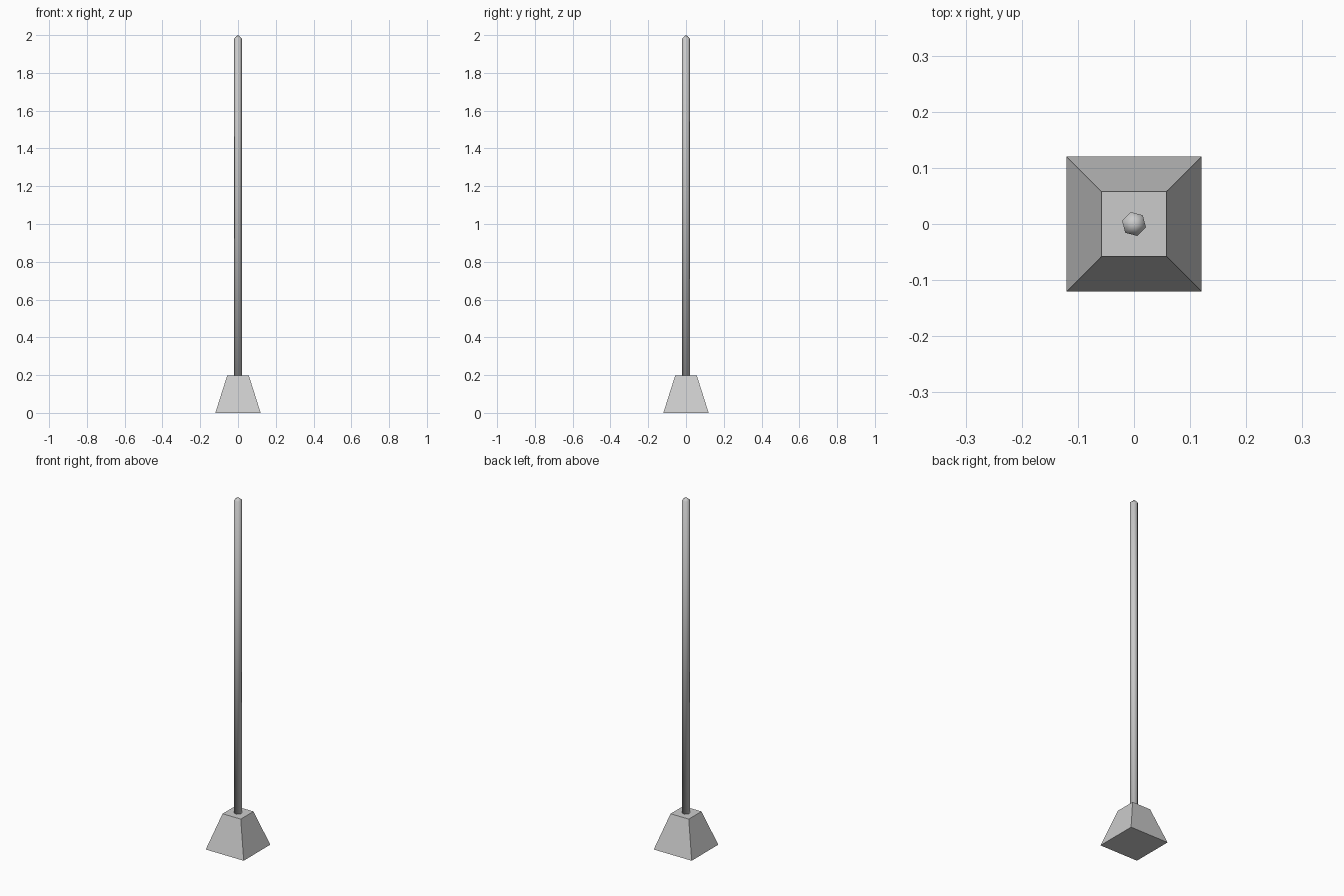
import bpy, bmesh, math

if "Cube" in bpy.data.objects:
    bpy.data.objects.remove(bpy.data.objects["Cube"])


def lofted(name, sides, rings, turn, tip=None, smooth=False):
    """Stack regular polygon rings (radius, z), closed by a cap or a pointed tip."""
    bm = bmesh.new()
    loops = []
    for r, z in rings:
        angles = [turn + math.tau * i / sides for i in range(sides)]
        loops.append([bm.verts.new((r * math.cos(a), r * math.sin(a), z)) for a in angles])
    for low, high in zip(loops, loops[1:]):
        for i in range(sides):
            j = (i + 1) % sides
            bm.faces.new((low[i], low[j], high[j], high[i]))
    bm.faces.new(loops[0][::-1])
    if tip is None:
        bm.faces.new(loops[-1])
    else:
        apex = bm.verts.new((0, 0, tip))
        for i in range(sides):
            bm.faces.new((loops[-1][i], loops[-1][(i + 1) % sides], apex))
    for f in bm.faces:
        f.smooth = smooth
    mesh = bpy.data.meshes.new(name)
    bm.to_mesh(mesh)
    bm.free()
    obj = bpy.data.objects.new(name, mesh)
    bpy.context.collection.objects.link(obj)
    return obj


# Tapered square foot
lofted("base", 4, [(0.12 * math.sqrt(2), 0), (0.0575 * math.sqrt(2), 0.197)], math.radians(45))

# Six-sided smooth-shaded pole with a blunt pointed tip
lofted("pole", 6, [(0.022, 0.19), (0.022, 1.982)], math.radians(45), tip=2.0, smooth=True)
